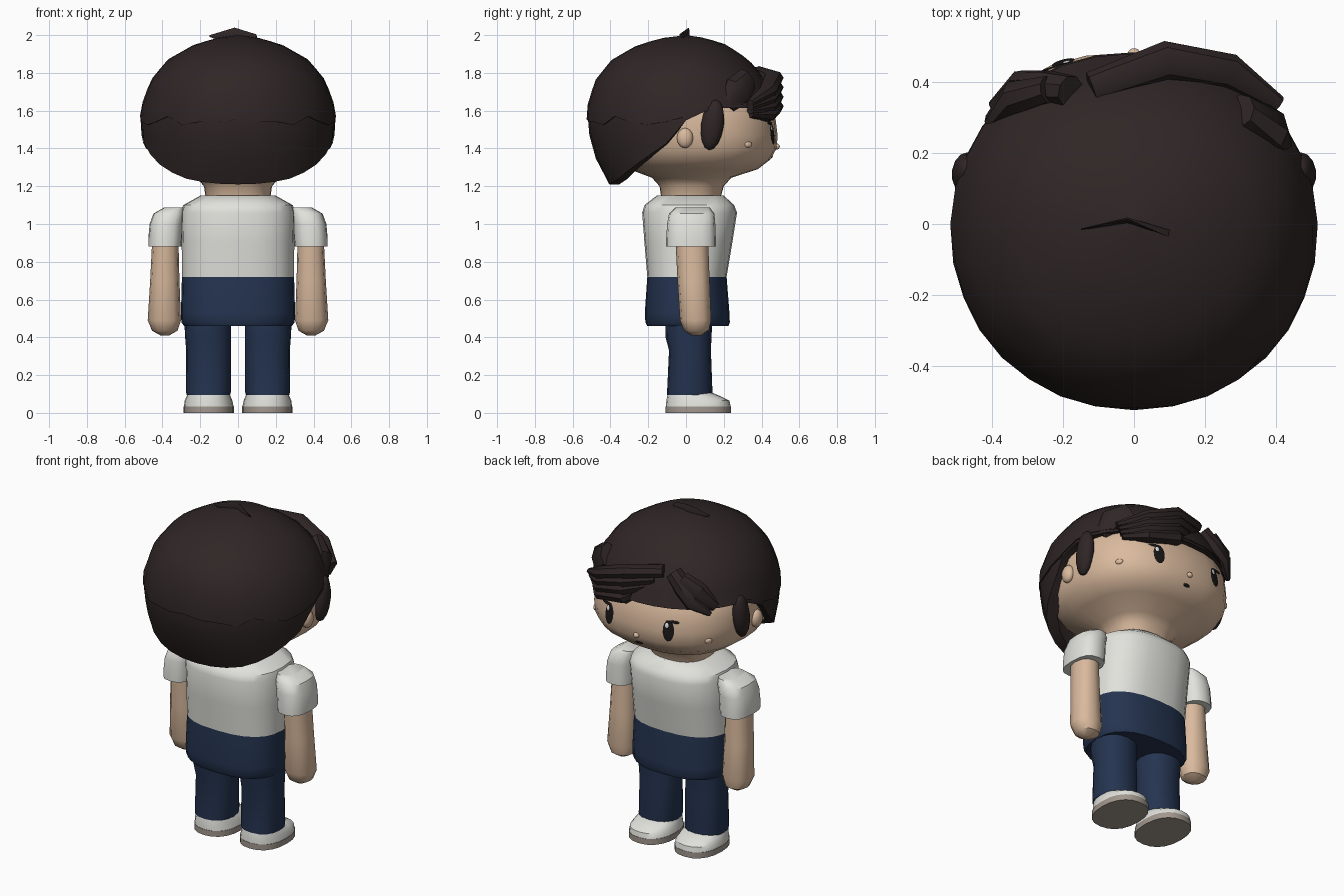
import bpy, bmesh
from math import sin, cos, pi
from mathutils import Vector, Matrix
from mathutils.bvhtree import BVHTree

if "Cube" in bpy.data.objects:
    bpy.data.objects.remove(bpy.data.objects["Cube"])
made = []


def material(name, r, g, b):
    m = bpy.data.materials.new(name)
    m.use_nodes = True
    m.diffuse_color = (r, g, b, 1)
    node = m.node_tree.nodes["Principled BSDF"]
    node.inputs["Base Color"].default_value = (r, g, b, 1)
    node.inputs["Roughness"].default_value = 0.8
    return m


HAIR = material("dark brown hair", .029, .019, .019)
SKIN = material("skin", .70, .49, .34)
WHITE = material("off white cloth", .76, .76, .72)
NAVY = material("navy cloth", .018, .034, .080)
SOLE = material("grey sole", .36, .31, .27)
BLACK = material("black", .010, .008, .008)
GLINT = material("white glint", .9, .9, .9)


def finish(name, bm, mat):
    bmesh.ops.remove_doubles(bm, verts=bm.verts, dist=1e-5)
    bmesh.ops.recalc_face_normals(bm, faces=bm.faces)
    me = bpy.data.meshes.new(name)
    bm.to_mesh(me)
    bm.free()
    me.materials.append(mat)
    ob = bpy.data.objects.new(name, me)
    bpy.context.collection.objects.link(ob)
    made.append(ob)
    return ob


def power(v, p):
    return (1 if v >= 0 else -1) * abs(v) ** (2 / p)


def skin_rings(rings, start=True, end=True):
    """Bridge a list of equal point rings and cap the ends."""
    bm = bmesh.new()
    loops = [[bm.verts.new(p) for p in r] for r in rings]
    n = len(loops[0])
    for a, b in zip(loops, loops[1:]):
        for i in range(n):
            j = (i + 1) % n
            bm.faces.new((a[i], a[j], b[j], b[i]))
    if start:
        bm.faces.new(loops[0])
    if end:
        bm.faces.new(loops[-1])
    return bm


def loft(name, sections, mat, n=16, p=2.0):
    """Sections are (z, x0, x1, y0, y1), rounded as superellipses."""
    rings = []
    for z, x0, x1, y0, y1 in sections:
        rings.append([((x0 + x1) / 2 + (x1 - x0) / 2 * power(cos(2 * pi * i / n), p),
                       (y0 + y1) / 2 + (y1 - y0) / 2 * power(sin(2 * pi * i / n), p), z)
                      for i in range(n)])
    return finish(name, skin_rings(rings), mat)


def pair(name, sections, mat, **kw):
    """The same loft on both sides."""
    loft("left_" + name, sections, mat, **kw)
    loft("right_" + name, [(z, -x1, -x0, y0, y1) for z, x0, x1, y0, y1 in sections], mat, **kw)


def ball(name, loc, size, mat, rot=None):
    bm = bmesh.new()
    bmesh.ops.create_uvsphere(bm, u_segments=14, v_segments=8, radius=1)
    turn = rot.to_4x4() if rot else Matrix()
    bm.transform(Matrix.Translation(loc) @ turn @ Matrix.Diagonal((*size, 1)))
    return finish(name, bm, mat)


def lerp_table(table, t):
    for a, b in zip(table, table[1:]):
        if t <= b[0]:
            f = max(0, (t - a[0]) / (b[0] - a[0]))
            return [u + (v - u) * f for u, v in zip(a[1:], b[1:])]
    return table[-1][1:]


# Head with neck
head = loft("head", [(z, -x, x, y0, y1) for z, x, y0, y1 in (
    (1.13, .17, -.13, .18), (1.20, .18, -.14, .20), (1.245, .22, -.18, .24),
    (1.29, .36, -.30, .38), (1.34, .43, -.36, .445), (1.40, .465, -.40, .48),
    (1.47, .475, -.42, .485), (1.55, .475, -.43, .475), (1.62, .46, -.43, .45),
    (1.70, .41, -.40, .40), (1.85, .26, -.30, .26))], SKIN, n=28, p=2.4)
tree = BVHTree.FromPolygons([v.co for v in head.data.vertices],
                            [f.vertices[:] for f in head.data.polygons])


def on_face(name, x, z, w, h, t, mat, lift=0.0):
    """Thin oval laid on the face."""
    hit, normal, _, _ = tree.ray_cast(Vector((x, 1, z)), Vector((0, -1, 0)))
    side = Vector((0, 0, 1)).cross(normal).normalized()
    rot = Matrix((side, normal.cross(side), normal)).transposed()
    ball(name, hit + normal * lift, (w, h, t), mat, rot)


# Facial features and ears
for side, s in (("left", 1), ("right", -1)):
    on_face(side + "_eye", s * .2, 1.48, .034, .062, .004, BLACK)
    on_face(side + "_lash", s * .222, 1.535, .04, .009, .004, BLACK)
    on_face(side + "_eye_glint", s * .2 + .01, 1.51, .011, .016, .003, GLINT, .003)
    on_face(side + "_eye_glow", s * .2 - .008, 1.45, .010, .012, .003, SKIN, .003)
    on_face(side + "_cheek", s * .385, 1.42, .022, .016, .010, SKIN)
    ball(side + "_ear", (s * .475, -.005, 1.455), (.03, .043, .053), SKIN)
    ball(side + "_side_lock", (s * .472, .14, 1.525), (.043, .06, .135), HAIR,
         Matrix.Rotation(-.14, 3, 'X'))
on_face("nose", 0, 1.41, .018, .016, .016, SKIN)
on_face("mouth", 0, 1.355, .024, .010, .004, BLACK)

# Hair outline by height: side, back, front
OUTLINE = [(1.2, .47, .40, .45), (1.3, .49, .46, .48), (1.42, .505, .505, .49),
           (1.55, .517, .522, .49), (1.62, .51, .52, .485), (1.76, .46, .478, .42),
           (1.87, .37, .39, .33), (1.95, .23, .25, .21), (1.985, .11, .12, .10),
           (2.0, 0, 0, 0)]
# Hair edge height from back to front
EDGE = [(-1, 1.21), (-.85, 1.235), (-.6, 1.30), (-.2, 1.42), (-.06, 1.53),
        (.1, 1.58), (.3, 1.615), (1, 1.615)]


def hair_shell(name, edge, grow, n=32, levels=11):
    def ring(f, k):
        pts = []
        for i in range(n):
            c, s = cos(2 * pi * i / n), sin(2 * pi * i / n)
            low = edge(i, s)
            z = low + (2 - low) * f
            hx, back, front = lerp_table(OUTLINE, z)
            pts.append((hx * k * power(c, 2.1),
                        (front if s > 0 else back) * k * power(s, 2.1), z))
        return pts
    rings = [ring(0, .87 * grow)]
    rings += [ring(1 - (1 - t / levels) ** 2, grow) for t in range(levels)]
    bm = skin_rings(rings, start=False, end=False)
    bm.verts.ensure_lookup_table()
    top, last = bm.verts.new((0, 0, 2)), bm.verts[-n - 1:-1]
    last = [bm.verts[len(rings) * n - n + i] for i in range(n)] if not last else last
    for i in range(n):
        bm.faces.new((last[i], last[(i + 1) % n], top))
    finish(name, bm, HAIR)


def lower_edge(i, s):
    return lerp_table(EDGE, s)[0]


def layer_edge(i, s):
    return max(1.54 + .03 * (i % 4 == 0) - .015 * (i % 3 == 0), lower_edge(i, s) + .02)


hair_shell("hair_cap", lower_edge, 1.0)
hair_shell("hair_upper_layer", layer_edge, 1.008)


def strand(name, path, tall, deep, taper, n=8):
    """Flattened lock swept along a path round the head."""
    pts = [Vector(p) for p in path]
    rings = []
    for i, p in enumerate(pts):
        along = (pts[min(i + 1, len(pts) - 1)] - pts[max(i - 1, 0)]).normalized()
        out = Vector((p.x, p.y, 0))
        out = (out - along * out.dot(along)).normalized()
        up = along.cross(out)
        k = taper[i]
        rings.append([p + up * tall * k * cos(2 * pi * j / n)
                      + out * deep * k * sin(2 * pi * j / n) for j in range(n)])
    finish(name, skin_rings(rings), HAIR)


# Swept fringe: stacked locks to the left, two to the right
for k in range(4):
    d = k * .05
    strand(f"fringe_lock_{k + 1}",
           [(-.12 + d, .385 + d / 5, 1.80 - d), (.09, .462, 1.77 - d),
            (.27, .432, 1.70 - d * .8), (.41 - d / 4, .34, 1.64 - d * .4)],
           .04, .05, (.9, 1.1, 1, .45))
strand("right_fringe_lock", [(-.18, .375, 1.80), (-.25, .385, 1.73), (-.32, .395, 1.66),
                             (-.40, .335, 1.59)], .05, .045, (1, 1.1, .9, .3))
strand("right_temple_lock", [(-.24, .38, 1.78), (-.33, .36, 1.72), (-.40, .29, 1.62)],
       .06, .05, (.8, 1, .5))
strand("left_temple_lock", [(.30, .32, 1.76), (.38, .27, 1.70), (.42, .22, 1.62)],
       .09, .06, (.8, 1, .5))

# Crown tuft
strand("crown_tuft", [(.1, -.02, 1.985), (-.02, .01, 1.99), (-.15, -.015, 1.995)],
       .05, .008, (.5, 1, .1))

# Shirt and trouser top
loft("shirt", [(z, -x, x, y0, y1) for z, x, y0, y1 in (
    (.72, .297, -.205, .215), (.90, .298, -.22, .245), (1.06, .302, -.232, .27),
    (1.10, .29, -.22, .255), (1.15, .20, -.155, .20))], WHITE, n=24, p=2.5)
loft("trouser_hips", [(z, -x, x, y0, y1) for z, x, y0, y1 in (
    (.46, .285, -.205, .225), (.48, .30, -.215, .232), (.53, .302, -.218, .23),
    (.72, .297, -.205, .215))], NAVY, n=24, p=2.5)

# Sleeves, arms, legs and shoes
pair("sleeve", [(.88, .30, .475, -.105, .158), (.92, .295, .475, -.105, .158),
                (1.0, .29, .468, -.10, .155), (1.055, .28, .448, -.09, .15),
                (1.088, .28, .39, -.055, .125)], WHITE, p=2.6)
pair("arm", [(.41, .365, .41, .03, .08), (.435, .32, .455, -.01, .12),
             (.49, .302, .478, -.032, .133), (.70, .31, .465, -.045, .125),
             (.90, .315, .455, -.055, .118)], SKIN, n=12, p=2.3)
pair("trouser_leg", [(.095, .042, .272, -.10, .138), (.115, .036, .276, -.10, .14),
                     (.33, .036, .274, -.09, .132), (.40, .036, .28, -.108, .135),
                     (.50, .036, .285, -.11, .14)], NAVY, p=2.3)
pair("sole", [(0, .022, .288, -.108, .238), (.035, .022, .288, -.108, .238)], SOLE, n=20, p=2.3)
pair("shoe", [(.035, .024, .286, -.106, .236), (.065, .03, .282, -.104, .23),
              (.085, .038, .274, -.10, .19), (.11, .05, .262, -.095, .13)],
     WHITE, n=20, p=2.3)

# Smooth shading with sharp edges kept
bpy.ops.object.select_all(action='DESELECT')
for ob in made:
    ob.select_set(True)
bpy.context.view_layer.objects.active = made[0]
bpy.ops.object.shade_smooth_by_angle(angle=.7)
